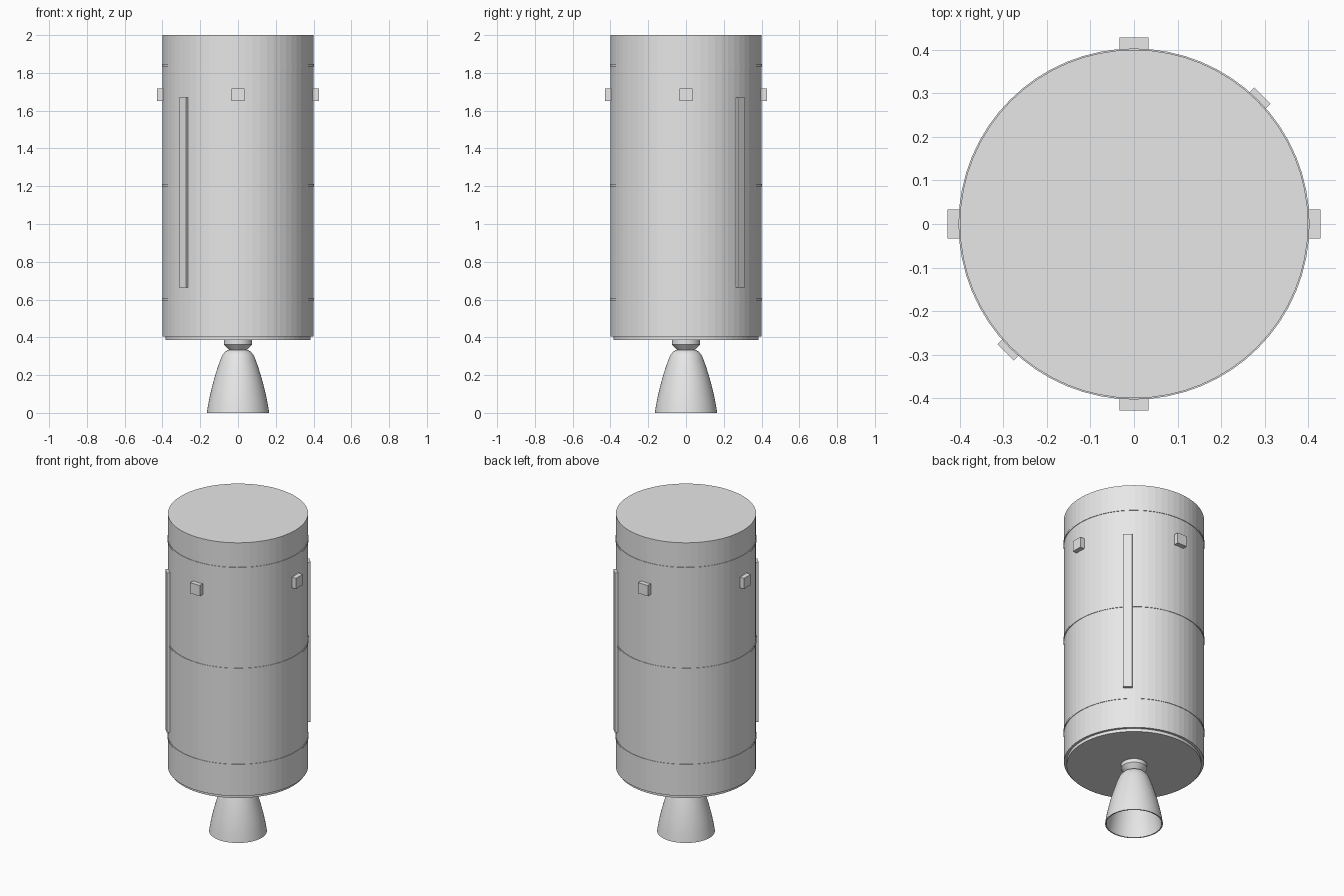
import bpy, bmesh, math
from mathutils import Matrix, Vector

cube = bpy.data.objects.get("Cube")
if cube:
    bpy.data.objects.remove(cube, do_unlink=True)

SIDES = 64
BODY_R = 0.4

metal = bpy.data.materials.new("light_grey_metal")
metal.use_nodes = True
grey = (0.8, 0.8, 0.8, 1)
metal.diffuse_color = grey
metal.node_tree.nodes["Principled BSDF"].inputs["Base Color"].default_value = grey


def finish(name, bm):
    bmesh.ops.recalc_face_normals(bm, faces=bm.faces)
    mesh = bpy.data.meshes.new(name)
    bm.to_mesh(mesh)
    bm.free()
    mesh.materials.append(metal)
    obj = bpy.data.objects.new(name, mesh)
    bpy.context.collection.objects.link(obj)
    return obj


def lathe(name, profile, smooth=False):
    """Turn (radius, height) points about z; radius 0 closes an end."""
    bm = bmesh.new()
    verts = [bm.verts.new((r, 0, z)) for r, z in profile]
    edges = [bm.edges.new(pair) for pair in zip(verts, verts[1:])]
    bmesh.ops.spin(bm, geom=verts + edges, cent=(0, 0, 0), axis=(0, 0, 1),
                   angle=math.tau, steps=SIDES)
    bmesh.ops.remove_doubles(bm, verts=bm.verts, dist=1e-5)
    obj = finish(name, bm)
    if smooth:
        bpy.ops.object.select_all(action="DESELECT")
        obj.select_set(True)
        bpy.context.view_layer.objects.active = obj
        bpy.ops.object.shade_smooth_by_angle(angle=math.radians(30))
    return obj


def drum(name, radius, bottom, top):
    return lathe(name, [(0, bottom), (radius, bottom), (radius, top), (0, top)])


def side_box(name, angle, inner, outer, width, bottom, top):
    """Box standing out of the body wall at the given angle."""
    bm = bmesh.new()
    size = Vector((outer - inner, width, top - bottom))
    centre = Vector(((inner + outer) / 2, 0, (bottom + top) / 2))
    bmesh.ops.create_cube(bm, size=1, matrix=Matrix.Rotation(angle, 4, "Z")
                          @ Matrix.Translation(centre) @ Matrix.Diagonal(size).to_4x4())
    return finish(name, bm)


# Tank body and aft plate
drum("tank_body", BODY_R, 0.405, 2.0)
drum("aft_plate", 0.385, 0.386, 0.406)

# Thin seam bands
for name, z in (("lower", 0.6), ("middle", 1.205), ("upper", 1.84)):
    lathe(name + "_seam_band", [(0.395, z - 0.006), (0.403, z - 0.006),
                                (0.403, z + 0.006), (0.395, z + 0.006)])

# Engine mount tapering to the throat
lathe("engine_mount", [(0, 0.388), (0.075, 0.388), (0.075, 0.363),
                       (0.047, 0.333), (0, 0.333)])

# Hollow bell nozzle
bell = [(0.05, 0.334), (0.068, 0.324), (0.083, 0.306), (0.094, 0.28),
        (0.108, 0.24), (0.122, 0.195), (0.136, 0.145), (0.149, 0.09),
        (0.158, 0.045), (0.165, 0)]
inside = [(r - 0.007, z) for r, z in reversed(bell)]
lathe("engine_bell", [(0, 0.334)] + bell + inside[:-1] + [(0, 0.322)], smooth=True)

# Cable covers on opposite diagonals
for name, degrees in (("back_left", 45), ("front_right", 225)):
    side_box(name + "_cable_cover", math.radians(degrees), 0.38, 0.417, 0.052, 0.665, 1.67)

# Thruster blocks on the four sides
for i, name in enumerate(("left", "back", "right", "front")):
    side_box(name + "_thruster_block", i * math.pi / 2, 0.37, 0.428, 0.067, 1.65, 1.717)
